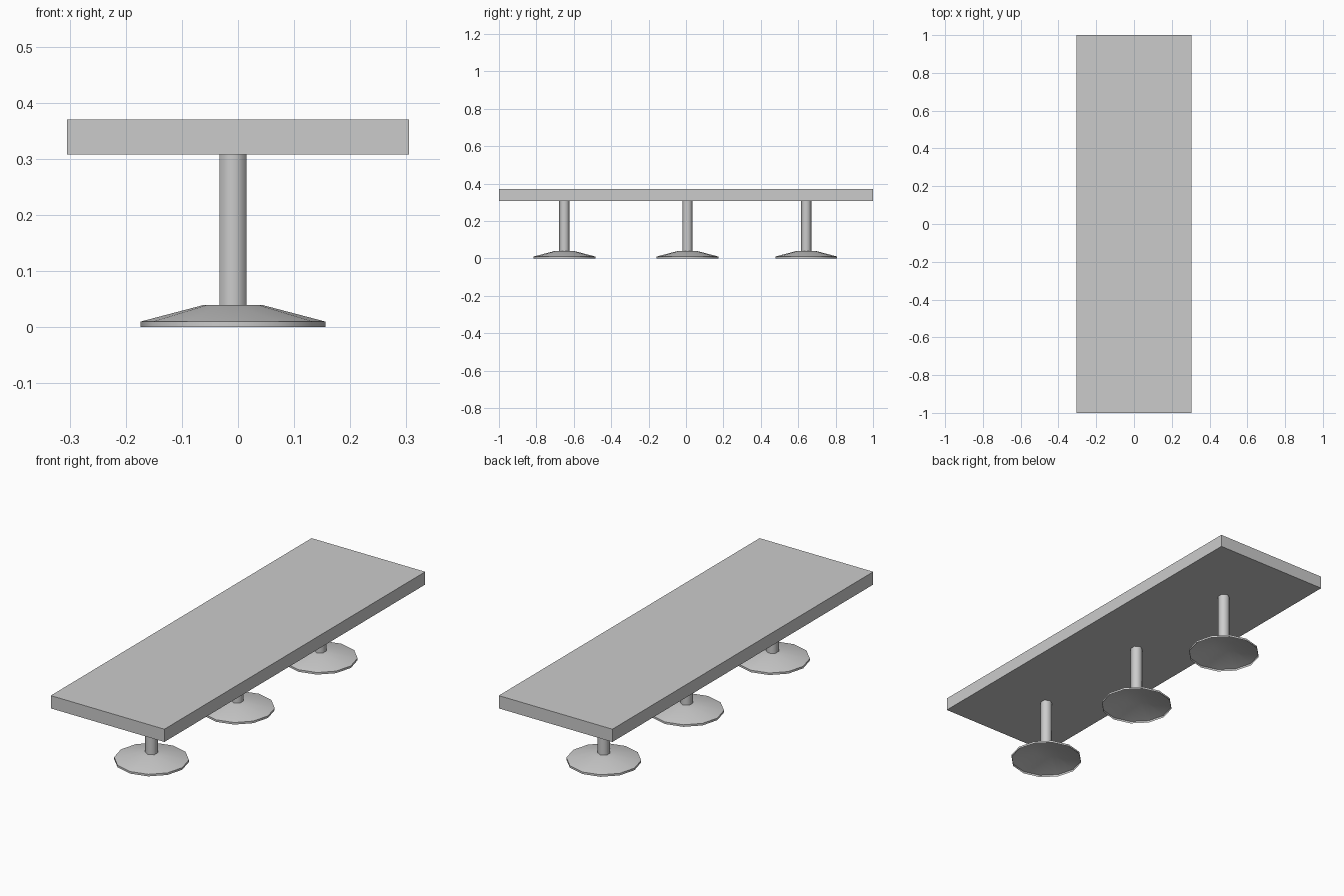
import bpy, bmesh
from math import cos, sin, pi, radians

if "Cube" in bpy.data.objects:
    bpy.data.objects.remove(bpy.data.objects["Cube"])

CX = -0.009  # pedestals sit slightly off the centre line


def make_object(name, bm):
    bmesh.ops.recalc_face_normals(bm, faces=bm.faces)
    mesh = bpy.data.meshes.new(name)
    bm.to_mesh(mesh)
    bm.free()
    ob = bpy.data.objects.new(name, mesh)
    bpy.context.collection.objects.link(ob)
    return ob


def lathe(name, profile, sides, y, cap_top, smooth):
    """Stack rings of (radius, z); first ring corner lies on the y axis."""
    bm = bmesh.new()
    rings = []
    for r, z in profile:
        rings.append([bm.verts.new((CX + r * sin(2 * pi * i / sides),
                                    y + r * cos(2 * pi * i / sides), z))
                      for i in range(sides)])
    for a, b in zip(rings, rings[1:]):
        for i in range(sides):
            j = (i + 1) % sides
            bm.faces.new((a[i], a[j], b[j], b[i]))
    if cap_top:
        bm.faces.new(rings[-1])
    ob = make_object(name, bm)
    # orient the open shell outwards
    side = ob.data.polygons[0]
    if side.normal.x * (side.center.x - CX) + side.normal.y * (side.center.y - y) < 0:
        ob.data.flip_normals()
    bpy.ops.object.select_all(action='DESELECT')
    ob.select_set(True)
    bpy.context.view_layer.objects.active = ob
    bpy.ops.object.shade_smooth_by_angle(angle=radians(smooth))
    return ob


# Bench slab
bm = bmesh.new()
bmesh.ops.create_cube(bm, size=1)
bmesh.ops.scale(bm, vec=(0.61, 2.0, 0.062), verts=bm.verts)
bmesh.ops.translate(bm, vec=(0, 0, 0.339), verts=bm.verts)
make_object("seat_slab", bm)

# Three pedestals: hollow flared foot and hexagonal post
for label, y in (("front", -0.65), ("middle", 0.008), ("back", 0.643)):
    lathe(label + "_foot", [(0.165, 0), (0.165, 0.01), (0.051, 0.04)], 12, y, True, 40)
    lathe(label + "_post", [(0.028, 0.04), (0.028, 0.308)], 6, y, False, 65)
